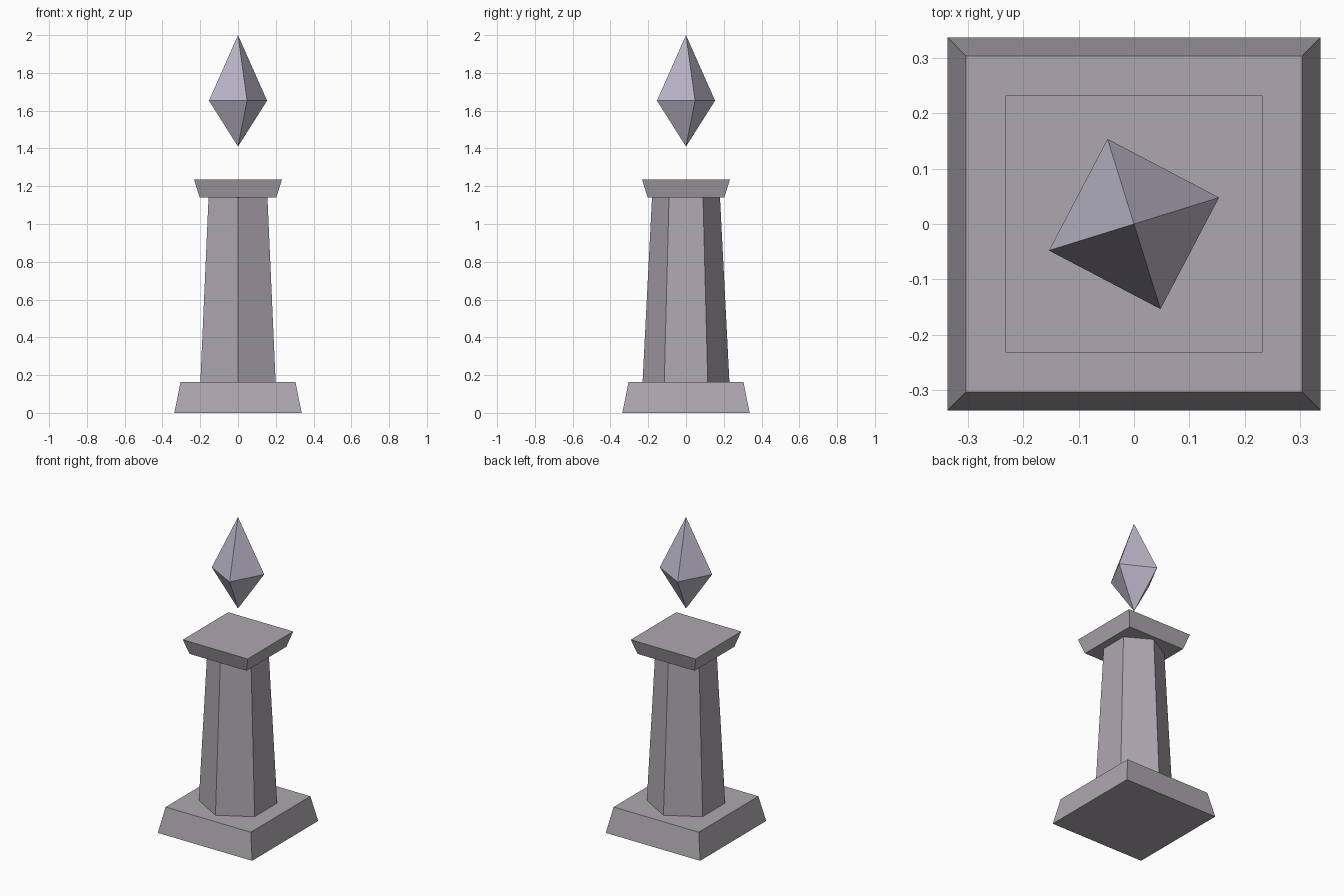
import bpy, bmesh, math

if "Cube" in bpy.data.objects:
    bpy.data.objects.remove(bpy.data.objects["Cube"])


def material(name, rgb):
    m = bpy.data.materials.new(name)
    m.diffuse_color = (*rgb, 1)
    m.use_nodes = True
    m.node_tree.nodes["Principled BSDF"].inputs["Base Color"].default_value = m.diffuse_color
    return m


def stacked_solid(name, sides, angle, levels, mat):
    """Flat-faced solid from (z, corner radius) levels; radius 0 makes a point."""
    bm = bmesh.new()
    rings = []
    for z, r in levels:
        n = sides if r > 0 else 1
        rings.append([bm.verts.new((r * math.cos(angle + math.tau * i / sides),
                                    r * math.sin(angle + math.tau * i / sides), z))
                      for i in range(n)])
    for a, b in zip(rings, rings[1:]):
        for i in range(sides):
            j = (i + 1) % sides
            corners = [a[i % len(a)], a[j % len(a)], b[j % len(b)], b[i % len(b)]]
            bm.faces.new(list(dict.fromkeys(corners)))
    for ring in (rings[0], rings[-1]):
        if len(ring) > 1:
            bm.faces.new(ring)
    bmesh.ops.recalc_face_normals(bm, faces=bm.faces)
    mesh = bpy.data.meshes.new(name)
    bm.to_mesh(mesh)
    bm.free()
    mesh.materials.append(mat)
    obj = bpy.data.objects.new(name, mesh)
    bpy.context.collection.objects.link(obj)
    return obj


stone = material("grey stone", (0.42, 0.39, 0.43))
gem = material("pale lavender crystal", (0.50, 0.47, 0.58))
SQ = math.sqrt(2)
QUARTER = math.pi / 4

# Square plinth, tapered hexagonal column and flared square cap
stacked_solid("base", 4, QUARTER, [(0, 0.337 * SQ), (0.163, 0.304 * SQ)], stone)
stacked_solid("column", 6, math.pi / 2, [(0.163, 0.23), (1.14, 0.18)], stone)
stacked_solid("cap", 4, QUARTER, [(1.14, 0.203 * SQ), (1.235, 0.232 * SQ)], stone)

# Floating four-sided crystal, turned slightly
stacked_solid("crystal", 4, math.radians(17.3),
              [(1.41, 0), (1.653, 0.161), (2.0, 0)], gem)
